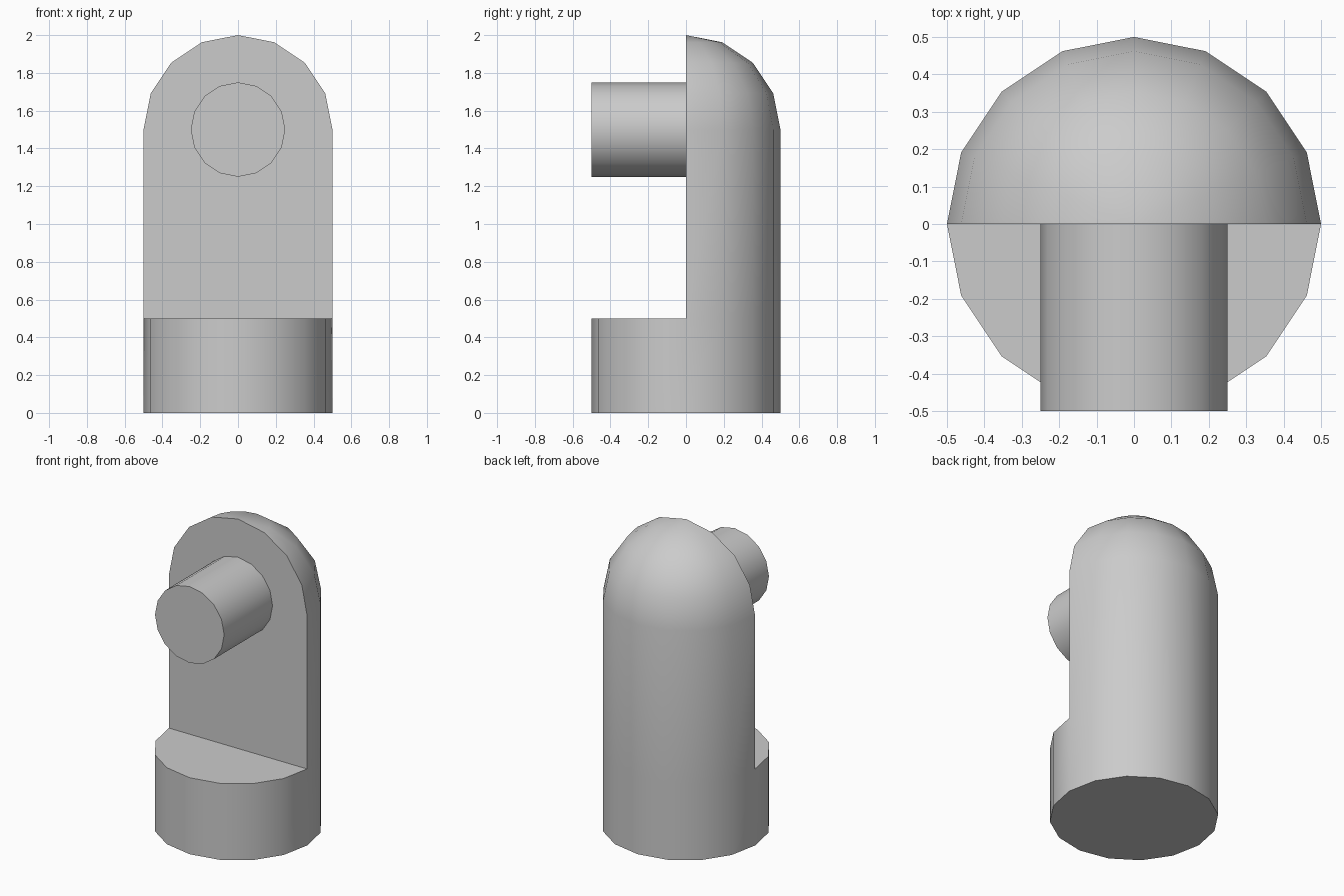
import bpy, bmesh
from math import sin, cos, pi, radians, atan2
from mathutils import Matrix

cube = bpy.data.objects.get("Cube")
if cube:
    bpy.data.objects.remove(cube, do_unlink=True)

SIDES = 16
RADIUS = 0.5
BASE_TOP = 0.5
DOME_Z = 1.5
PEG_RADIUS = 0.25
EMBED = 0.02

grey = bpy.data.materials.new("plain_grey")
grey.use_nodes = True
colour = (0.6, 0.6, 0.6, 1)
grey.diffuse_color = colour
grey.node_tree.nodes["Principled BSDF"].inputs["Base Color"].default_value = colour


def finish(bm, name):
    """Turn a bmesh into a smooth-shaded object with crisp corners."""
    bmesh.ops.recalc_face_normals(bm, faces=bm.faces)
    mesh = bpy.data.meshes.new(name)
    bm.to_mesh(mesh)
    bm.free()
    mesh.materials.append(grey)
    obj = bpy.data.objects.new(name, mesh)
    bpy.context.collection.objects.link(obj)
    bpy.ops.object.select_all(action='DESELECT')
    obj.select_set(True)
    bpy.context.view_layer.objects.active = obj
    bpy.ops.object.shade_smooth_by_angle(angle=radians(30))
    return obj


def cap(bm, test, angle):
    """Fill the flat outline of all vertices passing the test."""
    bm.faces.new(sorted((v for v in bm.verts if test(v.co)), key=lambda v: angle(v.co)))


# Domed column: revolved profile, front half removed above the base
bm = bmesh.new()
steps = SIDES // 4
profile = [(RADIUS, 0), (RADIUS, BASE_TOP)]
profile += [(RADIUS * cos(i * pi / 2 / steps), DOME_Z + RADIUS * sin(i * pi / 2 / steps))
            for i in range(steps + 1)]
points = [bm.verts.new((r, 0, z)) for r, z in profile]
edges = [bm.edges.new(pair) for pair in zip(points, points[1:])]
bmesh.ops.spin(bm, geom=points + edges, cent=(0, 0, 0), axis=(0, 0, 1),
               angle=2 * pi, steps=SIDES)
bmesh.ops.remove_doubles(bm, verts=bm.verts, dist=0.001)
front = [f for f in bm.faces
         if f.calc_center_median().y < 0 and f.calc_center_median().z > BASE_TOP]
bmesh.ops.delete(bm, geom=front, context='FACES')

# Underside, shelf and upright flat face
eps = 0.001
cap(bm, lambda c: c.z < eps, lambda c: atan2(c.y, c.x))
cap(bm, lambda c: abs(c.z - BASE_TOP) < eps and c.y < eps, lambda c: c.x)
cap(bm, lambda c: abs(c.y) < eps and c.z > BASE_TOP - eps,
    lambda c: atan2(c.z - 1, c.x))
finish(bm, "domed_column")

# Round peg standing out from the flat face
bm = bmesh.new()
length = RADIUS + EMBED
place = Matrix.Translation((0, EMBED - length / 2, DOME_Z)) @ Matrix.Rotation(pi / 2, 4, 'X')
bmesh.ops.create_cone(bm, cap_ends=True, segments=SIDES, radius1=PEG_RADIUS,
                      radius2=PEG_RADIUS, depth=length, matrix=place)
finish(bm, "front_peg")
